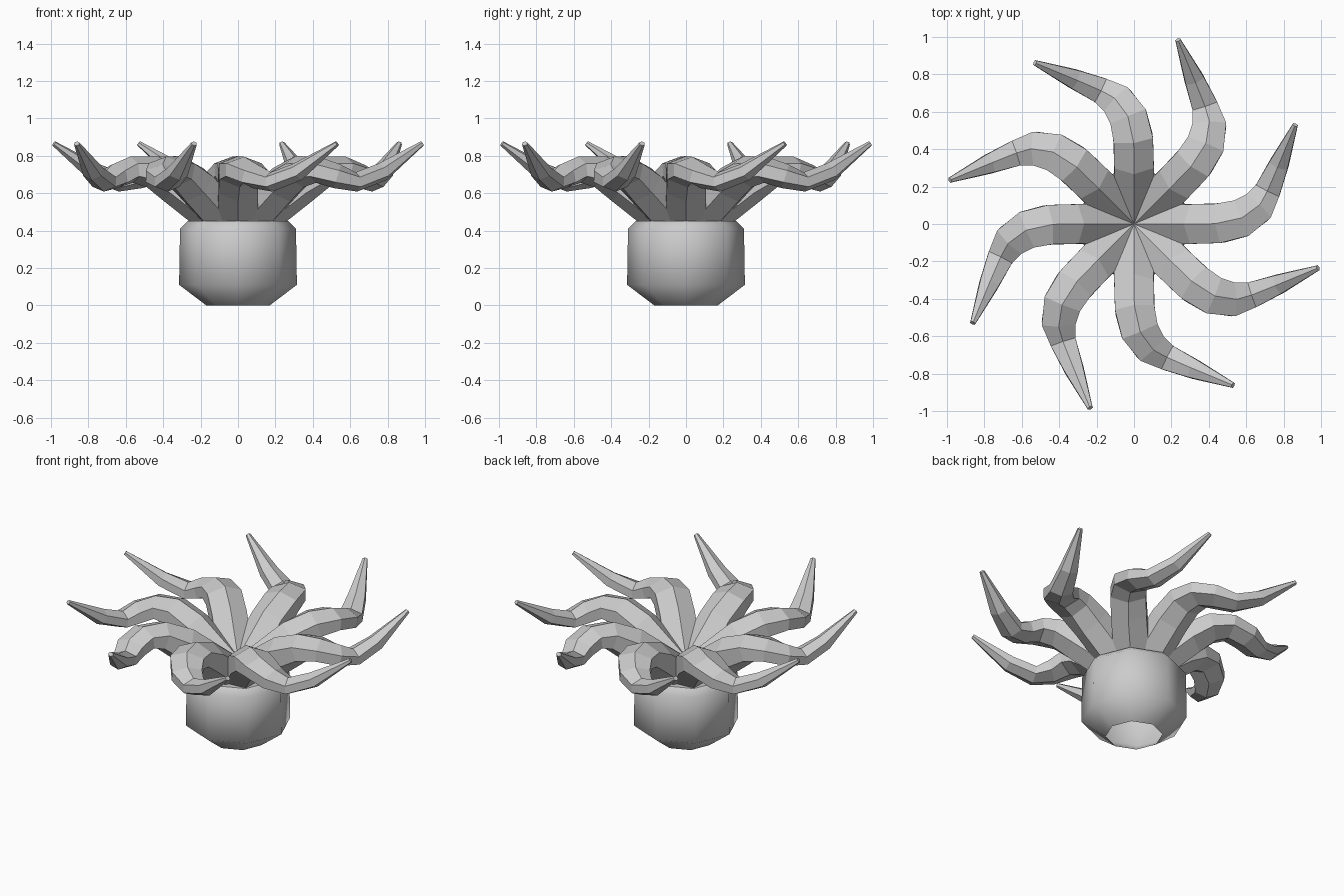
import bpy, bmesh, math
from mathutils import Vector

cube = bpy.data.objects.get("Cube")
if cube:
    bpy.data.objects.remove(cube, do_unlink=True)

grey = bpy.data.materials.new("plain grey")
grey.use_nodes = True
grey.diffuse_color = (0.6, 0.6, 0.6, 1)
grey.node_tree.nodes["Principled BSDF"].inputs["Base Color"].default_value = (0.6, 0.6, 0.6, 1)


def skin(name, rings, close_start):
    """Join equal rings of points into a tube capped at its end."""
    bm = bmesh.new()
    loops = [[bm.verts.new(p) for p in ring] for ring in rings]
    n = len(loops[0])
    for a, b in zip(loops, loops[1:]):
        for i in range(n):
            j = (i + 1) % n
            bm.faces.new((a[i], a[j], b[j], b[i]))
    if close_start:
        bm.faces.new(loops[0][::-1])
    bm.faces.new(loops[-1])
    mesh = bpy.data.meshes.new(name)
    bm.to_mesh(mesh)
    bm.free()
    mesh.materials.append(grey)
    obj = bpy.data.objects.new(name, mesh)
    bpy.context.collection.objects.link(obj)
    return obj


# Eight-sided hollow body, softly shaded, open underneath
profile = [(0.17, 0), (0.315, 0.11), (0.31, 0.41), (0.27, 0.45)]
body = skin("body", [[(r * math.cos(i * math.pi / 4), r * math.sin(i * math.pi / 4), z)
                      for i in range(8)] for r, z in profile], False)
for face in body.data.polygons:
    face.use_smooth = len(face.vertices) == 4

# Arm centre line with half width and half height: rises, arches, curls to a tip
path = [((0, 0, 0.39), 0.122, 0.115), ((0.33, 0, 0.645), 0.122, 0.11),
        ((0.46, 0.005, 0.715), 0.122, 0.088), ((0.57, 0.03, 0.725), 0.118, 0.07),
        ((0.66, 0.09, 0.69), 0.104, 0.066), ((0.715, 0.18, 0.66), 0.08, 0.052),
        ((0.775, 0.32, 0.715), 0.06, 0.05), ((0.862, 0.53, 0.865), 0.016, 0.014)]
points = [Vector(p) for p, w, h in path]
rings = []
for k, (p, w, h) in enumerate(path):
    along = (points[min(k + 1, len(points) - 1)] - points[max(k - 1, 0)]).normalized()
    side = Vector((0, 0, 1)).cross(along).normalized()
    up = along.cross(side)
    # Six-sided section with a ridge on top
    rings.append([points[k] + h * math.cos(i * math.pi / 3) * up - w * math.sin(i * math.pi / 3) * side
                  for i in range(6)][::-1])

# Eight equal arms around the body
arm = skin("arm_1", rings, True)
bm = bmesh.new()
bm.from_mesh(arm.data)
bmesh.ops.recalc_face_normals(bm, faces=bm.faces)
bm.to_mesh(arm.data)
bm.free()
for n in range(1, 8):
    copy = arm.copy()
    copy.name = f"arm_{n + 1}"
    copy.rotation_euler.z = n * math.pi / 4
    bpy.context.collection.objects.link(copy)
